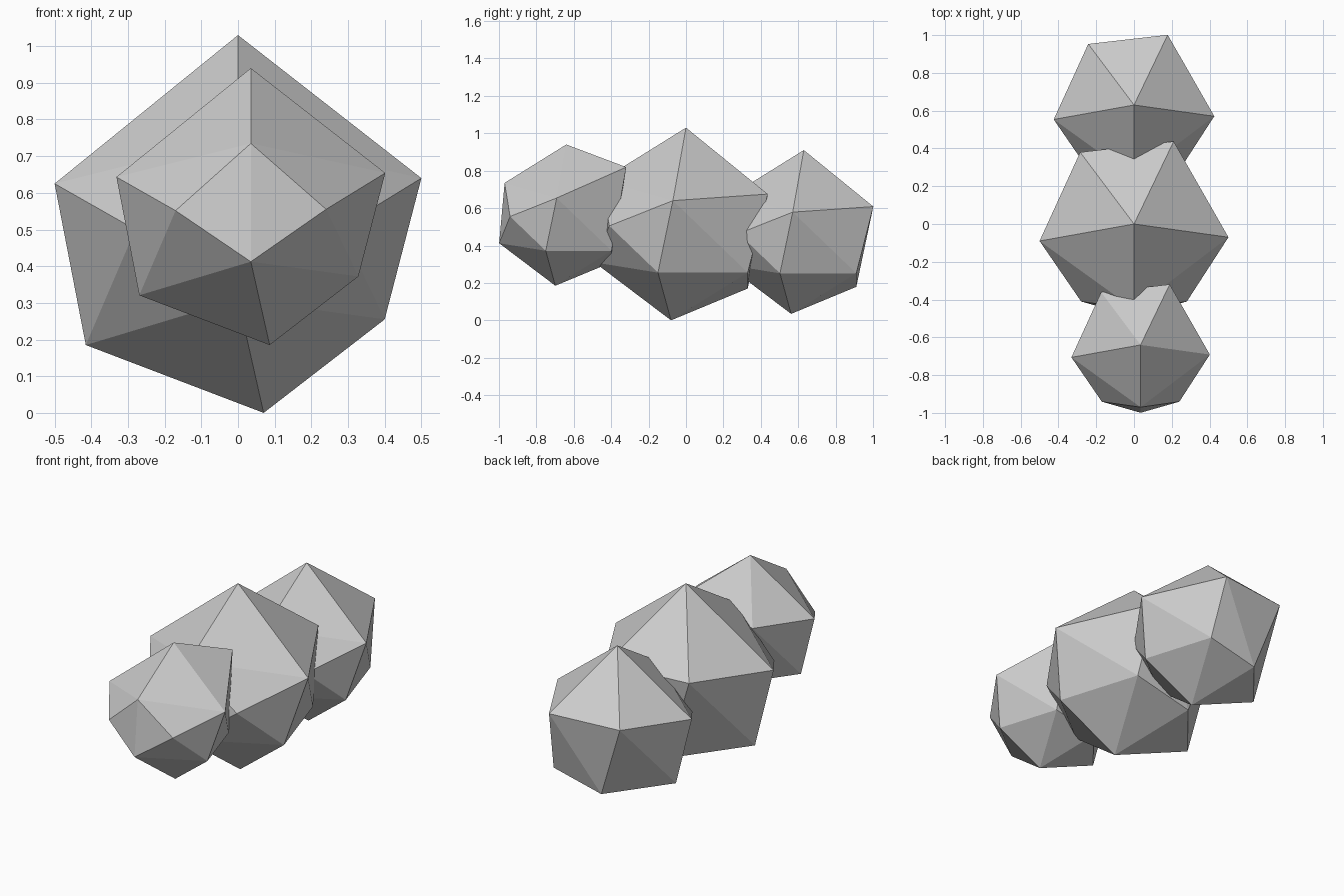
import bpy, bmesh
from mathutils import Vector

if "Cube" in bpy.data.objects:
    bpy.data.objects.remove(bpy.data.objects["Cube"])

# Corner points of one faceted lump, measured from its top point
CORNERS = [
    (0, 0, 0), (0.21, 0.437, -0.355),                          # top, back right shoulder
    (0.5, -0.07, -0.39), (-0.5, -0.09, -0.405),                # side shoulders
    (-0.285, 0.38, -0.36),                                     # back left shoulder
    (0, -0.45, -0.28), (0.28, -0.41, -0.525),                  # flat front facet
    (-0.28, -0.41, -0.53), (0, -0.49, -0.72),
    (0.4, -0.15, -0.775), (-0.415, -0.04, -0.845),             # lower ring
    (0.25, 0.33, -0.775), (-0.11, 0.33, -0.86),
    (0.07, -0.08, -1.03),                                      # bottom
]


def lump(name, top, scale, shoulder_lift=0.0):
    """Faceted convex boulder; shoulder_lift raises its back right shoulder."""
    bm = bmesh.new()
    for i, co in enumerate(CORNERS):
        v = Vector(co)
        if i == 1:
            v.z += shoulder_lift
        bm.verts.new(v * scale)
    bmesh.ops.convex_hull(bm, input=bm.verts[:])
    bmesh.ops.recalc_face_normals(bm, faces=bm.faces[:])
    mesh = bpy.data.meshes.new(name)
    bm.to_mesh(mesh)
    bm.free()
    obj = bpy.data.objects.new(name, mesh)
    obj.location = top
    bpy.context.collection.objects.link(obj)


# Row of three overlapping lumps
lump("middle_lump", (0, 0, 1.03), 1.0)
lump("back_lump", (0, 0.63, 0.91), 0.85)
lump("front_lump", (0.035, -0.64, 0.94), 0.733, shoulder_lift=0.19)
